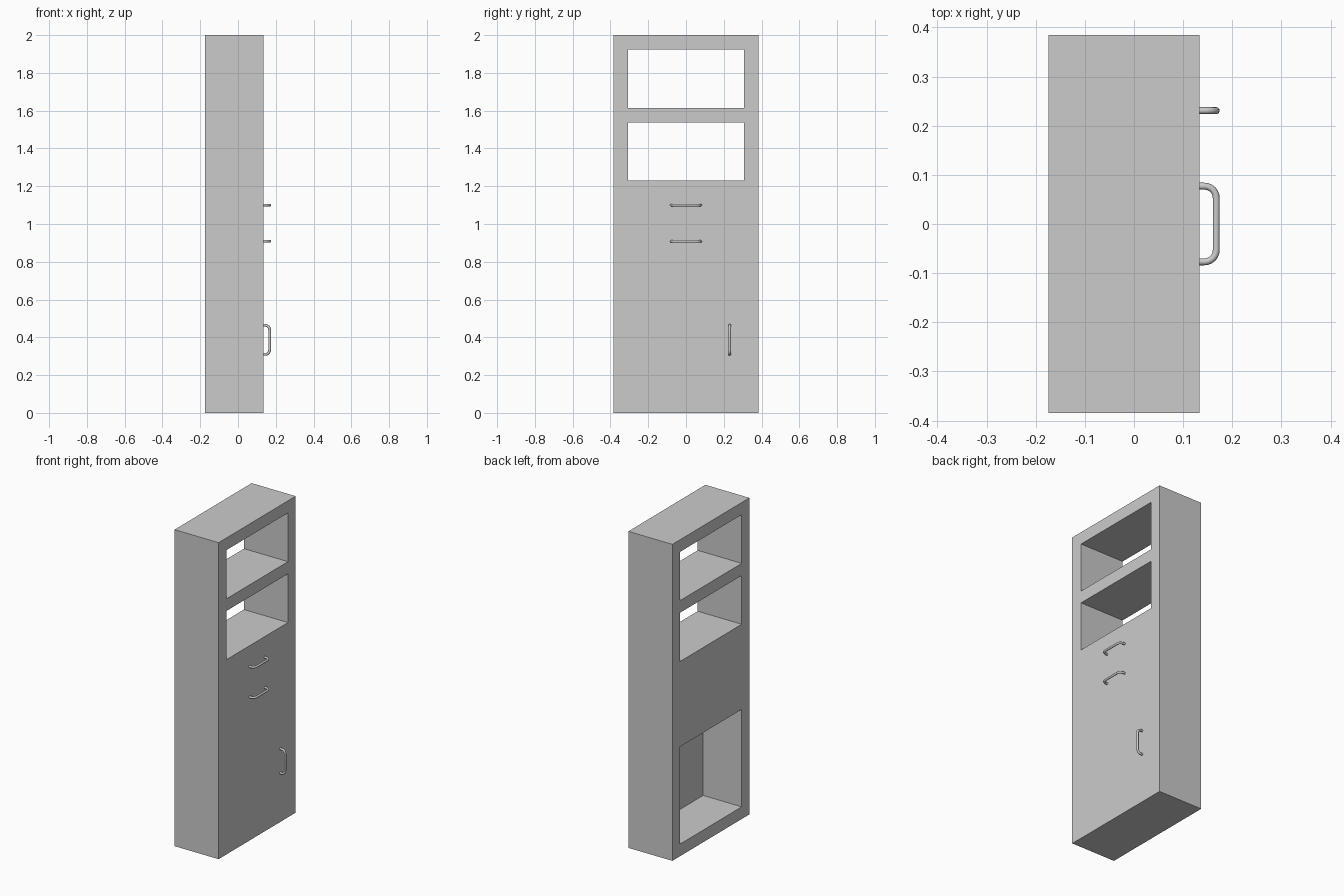
import bpy, math

if "Cube" in bpy.data.objects:
    bpy.data.objects.remove(bpy.data.objects["Cube"])

U = 2 / 26                      # panel thickness, the cabinet's module
BACK, FRONT = -0.174, -0.174 + 4 * U


def box(name, x0, x1, y0, y1, z0, z1):
    bpy.ops.mesh.primitive_cube_add(
        size=1, location=((x0 + x1) / 2, (y0 + y1) / 2, (z0 + z1) / 2))
    ob = bpy.context.object
    ob.name = name
    ob.scale = (x1 - x0, y1 - y0, z1 - z0)
    bpy.ops.object.transform_apply(location=True, rotation=True, scale=True)
    return ob


# Cabinet carcass
cabinet = box("cabinet_body", BACK, FRONT, -5 * U, 5 * U, 0, 2)

# Two open shelves (right through) and the cupboard, open at the back behind its door
openings = [
    ("upper_shelf_cutter", FRONT + 0.1, 21 * U, 25 * U),
    ("lower_shelf_cutter", FRONT + 0.1, 16 * U, 20 * U),
    ("cupboard_cutter", FRONT - U / 2, U, 9 * U),
]
for name, x1, z0, z1 in openings:
    cutter = box(name, BACK - 0.1, x1, -4 * U, 4 * U, z0, z1)
    cutter.hide_render = True
    mod = cabinet.modifiers.new(name, 'BOOLEAN')
    mod.operation = 'DIFFERENCE'
    mod.solver = 'EXACT'
    mod.object = cutter
    bpy.context.view_layer.objects.active = cabinet
    bpy.ops.object.modifier_apply(modifier=mod.name)
    bpy.data.objects.remove(cutter)


def handle(name, y, z, vertical=False):
    """Bent round bar with rounded corners, swept along a path."""
    r, bend, half, reach = 0.007, 0.024, 0.077, 0.0337
    side = []
    for i in range(7):
        a = math.radians(15 * i)
        side.append((reach - bend + bend * math.sin(a),
                     half - bend + bend * math.cos(a)))
    side.insert(0, (-0.002, half))
    path = side + [(x, -s) for x, s in reversed(side)]
    cu = bpy.data.curves.new(name, 'CURVE')
    cu.dimensions = '3D'
    cu.bevel_depth = r
    cu.bevel_resolution = 4
    cu.use_fill_caps = True
    sp = cu.splines.new('POLY')
    sp.points.add(len(path) - 1)
    for p, (x, s) in zip(sp.points, path):
        p.co = (x, 0, s, 1) if vertical else (x, s, 0, 1)
    ob = bpy.data.objects.new(name, cu)
    ob.location = (FRONT, y, z)
    bpy.context.collection.objects.link(ob)
    bpy.ops.object.select_all(action='DESELECT')
    ob.select_set(True)
    bpy.context.view_layer.objects.active = ob
    bpy.ops.object.convert(target='MESH')
    bpy.ops.object.shade_smooth_by_angle(angle=math.radians(40))


# Drawer and door handles
handle("upper_drawer_handle", 0, 1.1)
handle("lower_drawer_handle", 0, 0.908)
handle("door_handle", 3 * U, 5 * U + 0.002, vertical=True)
